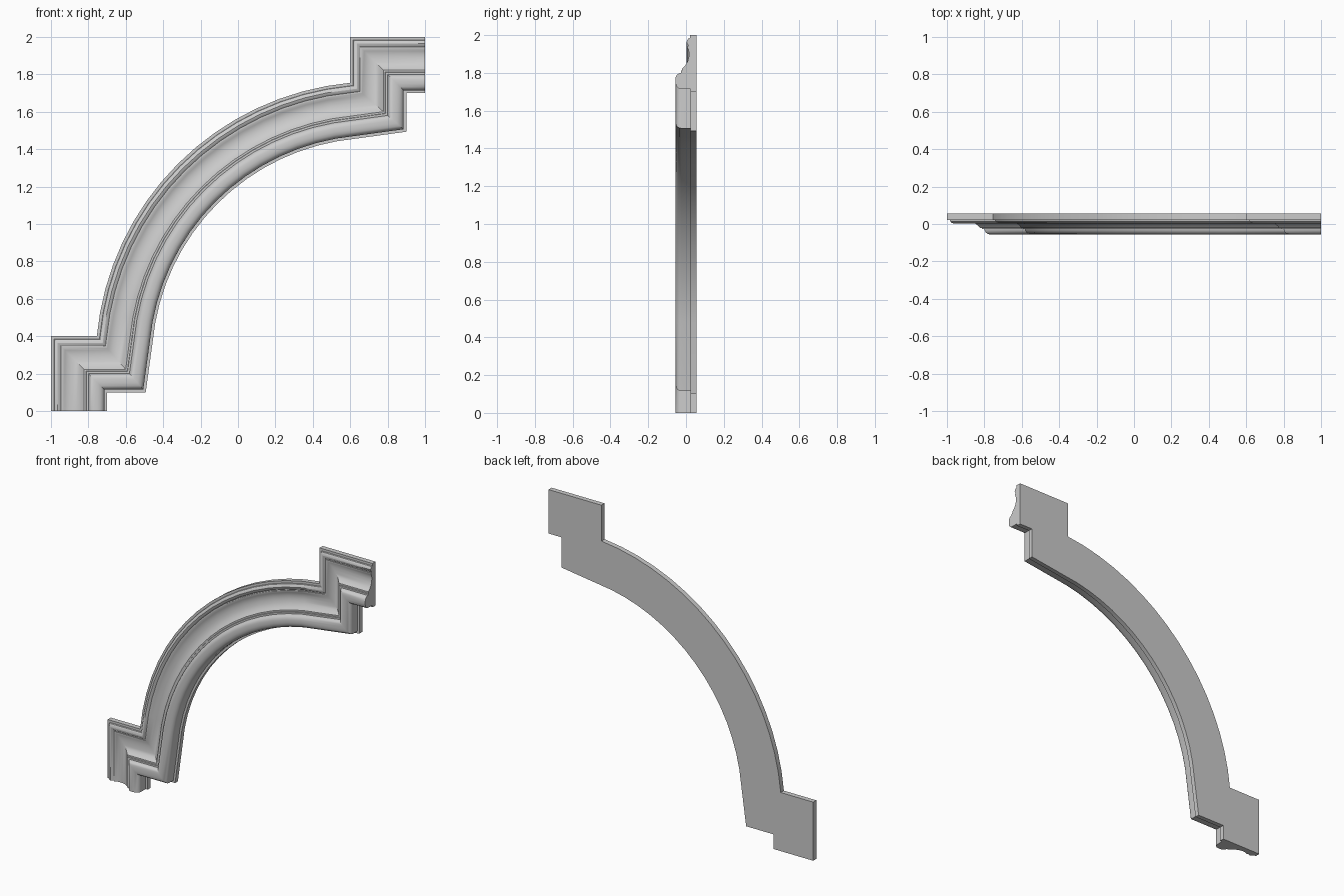
import bpy, bmesh, math
from mathutils import Vector

if "Cube" in bpy.data.objects:
    bpy.data.objects.remove(bpy.data.objects["Cube"])

# outer path of the frame: lower block, arc, upper block (x, z)
CX, CZ, START, SEG = 0.74, 0.26, (-0.755, 0.4), 16
a0 = math.atan2(START[1] - CZ, START[0] - CX)
a1 = 1.5 * math.pi / 2 * 2 - a0
R = math.hypot(START[0] - CX, START[1] - CZ)
path = [(-1, 0), (-1, 0.4)]
path += [(CX + R * math.cos(a0 + (a1 - a0) * i / SEG),
          CZ + R * math.sin(a0 + (a1 - a0) * i / SEG)) for i in range(SEG + 1)]
path += [(0.6, 2), (1, 2)]
path = [Vector(p) for p in path]

# moulding cross-section: (distance inward from the outer edge, y)
profile = [(0, .056), (0, .022), (.016, .022), (.018, .013), (.026, .006), (.036, .003),
           (.046, .006), (.053, .012), (.058, .012), (.058, .006), (.064, .006),
           (.075, .012), (.095, .016), (.115, .015), (.135, .010), (.152, .002), (.166, -.009),
           (.177, -.021), (.187, -.021), (.189, -.027), (.2, -.027), (.202, -.036), (.208, -.046), (.218, -.053),
           (.23, -.056), (.25, -.056), (.265, -.053), (.276, -.046), (.283, -.036),
           (.285, -.025), (.285, .025), (.3, .025), (.3, .056)]


def mitre(i):
    """Inward offset vector per unit width at path point i."""
    dirs = []
    if i > 0:
        dirs.append((path[i] - path[i - 1]).normalized())
    if i < len(path) - 1:
        dirs.append((path[i + 1] - path[i]).normalized())
    n = [Vector((d.y, -d.x)) for d in dirs]
    m = (n[0] + n[-1]).normalized()
    return m / m.dot(n[0])


# sweep the section along the path with mitred corners
bm = bmesh.new()
rings = []
for i, p in enumerate(path):
    m = mitre(i)
    rings.append([bm.verts.new((p.x + m.x * u, y, p.y + m.y * u)) for u, y in profile])
n = len(profile)
for r, s in zip(rings, rings[1:]):
    for k in range(n):
        bm.faces.new((r[k], r[(k + 1) % n], s[(k + 1) % n], s[k]))
bm.faces.new(rings[0])
bm.faces.new(rings[-1])
bmesh.ops.recalc_face_normals(bm, faces=bm.faces)
mesh = bpy.data.meshes.new("corner_moulding")
bm.to_mesh(mesh)
bm.free()
obj = bpy.data.objects.new("corner_moulding", mesh)
bpy.context.collection.objects.link(obj)

# smooth mouldings with crisp mitres
bpy.context.view_layer.objects.active = obj
obj.select_set(True)
bpy.ops.object.shade_smooth_by_angle(angle=math.radians(32))
